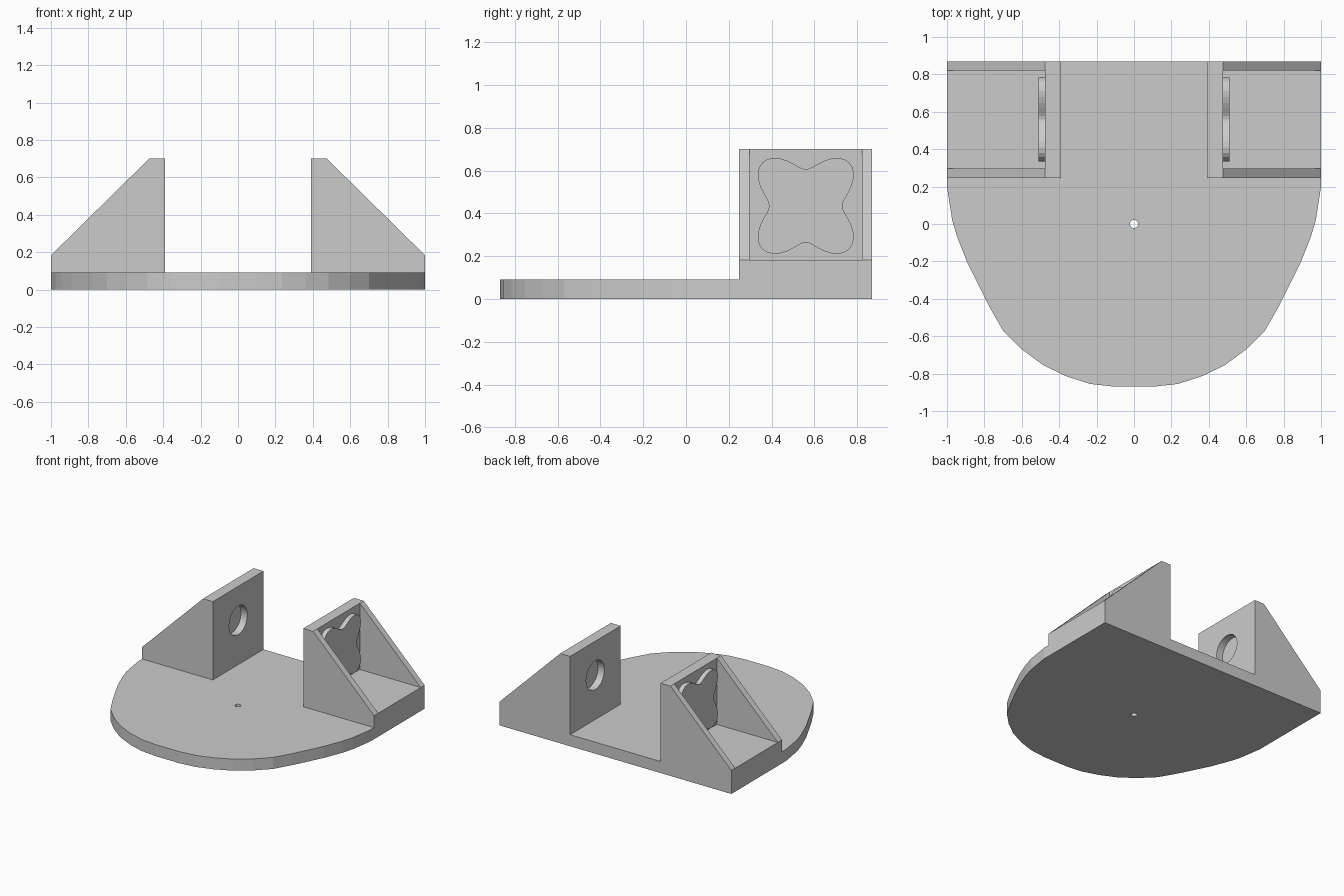
import bpy, bmesh
from math import sin, cos, pi

if "Cube" in bpy.data.objects:
    bpy.data.objects.remove(bpy.data.objects["Cube"])


def prism(name, pts, place, a, b):
    """Extrude a 2D outline from depth a to depth b; place maps (u, v, depth) to xyz."""
    bm = bmesh.new()
    lo = [bm.verts.new(place(u, v, a)) for u, v in pts]
    hi = [bm.verts.new(place(u, v, b)) for u, v in pts]
    bm.faces.new(lo)
    bm.faces.new(hi)
    n = len(pts)
    for i in range(n):
        j = (i + 1) % n
        bm.faces.new((lo[i], lo[j], hi[j], hi[i]))
    bmesh.ops.recalc_face_normals(bm, faces=bm.faces)
    me = bpy.data.meshes.new(name)
    bm.to_mesh(me)
    bm.free()
    ob = bpy.data.objects.new(name, me)
    bpy.context.collection.objects.link(ob)
    return ob


def combine(target, tool, op):
    """Apply a boolean and discard the tool object."""
    mod = target.modifiers.new("cut", 'BOOLEAN')
    mod.operation, mod.object, mod.solver = op, tool, 'EXACT'
    bpy.context.view_layer.objects.active = target
    bpy.ops.object.modifier_apply(modifier=mod.name)
    bpy.data.objects.remove(tool, do_unlink=True)


def circle(r, n, cu=0, cv=0):
    return [(cu + r * cos(2 * pi * i / n), cv + r * sin(2 * pi * i / n)) for i in range(n)]


def along_z(u, v, d):
    return (u, v, d)


# Base plate: straight back, rounded front, small centre hole
half = [(1, .87), (1, .2), (.972, .02), (.945, -.07), (.89, -.21), (.84, -.31),
        (.775, -.44), (.70, -.57), (.60, -.67), (.485, -.755), (.36, -.815),
        (.235, -.855), (.1, -.87)]
plate = prism("base_plate", half + [(-x, y) for x, y in reversed(half)], along_z, 0, .09)

# Brackets, one on each side
CY, CZ = .56, .435
clover = []
for i in range(64):
    t = 2 * pi * i / 64
    r = .229 - .058 * cos(4 * t)
    clover.append((CY + r * cos(t), CZ + r * sin(t)))

for s in (1, -1):
    def along_y(u, v, d):
        return (s * u, d, v)

    def along_x(u, v, d):
        return (s * d, u, v)

    # Sloped block hollowed out to leave a wall, two gussets and a raised floor
    bracket = prism("bracket", [(.39, 0), (1, 0), (1, .183), (.475, .70), (.39, .70)],
                    along_y, .247, .87)
    pocket = prism("pocket", [(.475, .183), (1.1, .183), (1.1, .9), (.475, .9)],
                   along_y, .298, .822)
    combine(bracket, pocket, 'DIFFERENCE')
    # Raised lobed pad on the outer face of the wall
    combine(bracket, prism("lobed_pad", clover, along_x, .45, .51), 'UNION')
    # Blind round socket on the inner face of the wall
    combine(bracket, prism("socket", circle(.112, 32, CY, CZ), along_x, .3, .445), 'DIFFERENCE')
    combine(plate, bracket, 'UNION')

combine(plate, prism("centre_hole", circle(.022, 12), along_z, -.1, .3), 'DIFFERENCE')
plate.name = "base_with_brackets"
